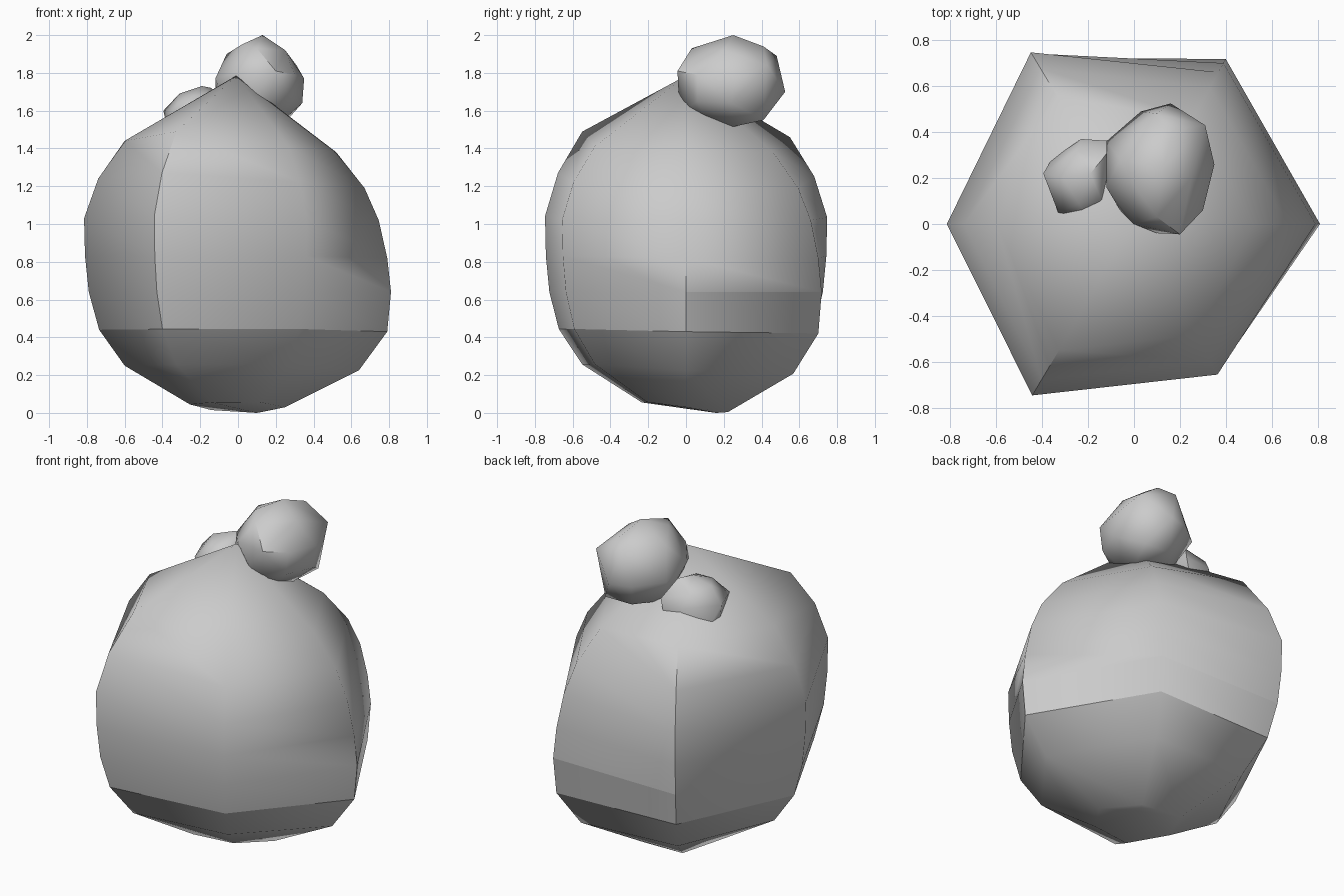
import bpy, bmesh, math

if "Cube" in bpy.data.objects:
    bpy.data.objects.remove(bpy.data.objects["Cube"])

def finish(name, bm, sharp=None, angle=None):
    bmesh.ops.recalc_face_normals(bm, faces=bm.faces[:])
    for f in bm.faces:
        f.smooth = True
    for e in bm.edges:
        if sharp is not None:
            e.smooth = e not in sharp
        elif angle and len(e.link_faces) == 2:
            e.smooth = e.calc_face_angle() < math.radians(angle)
    me = bpy.data.meshes.new(name)
    bm.to_mesh(me)
    bm.free()
    ob = bpy.data.objects.new(name, me)
    bpy.context.collection.objects.link(ob)
    return ob

# Body: lopsided six-sided shell, rings described as (radius, height)
profile = [(.60, 1.44), (.74, 1.24), (.815, 1.03), (.81, .83),
           (.79, .64), (.735, .44), (.60, .25), (.255, .045)]
low_profile = [(.52, 1.38), (.67, 1.19), (.745, 1.02), (.79, .82),
               (.81, .64), (.79, .43), (.64, .225), (.25, .03)]
# Corner columns: profile, angle, radius factor, lift of the shoulder, drop of the foot
columns = [(low_profile, 0, 1, 0, 0), (low_profile, 60.9, 1.015, 0, .025),
           (profile, 121, 1.07, .02, .03), (profile, 180, 1, 0, 0),
           (profile, 239.3, 1.065, .05, -.01), (profile, 299, .92, -.03, -.012)]

bm = bmesh.new()
cols = []
for prof, deg, k, lift, drop in columns:
    a = math.radians(deg)
    col = []
    for r, z in prof:
        z += lift * max(0, z - .9) / .55 - drop * max(0, .65 - z) / .6
        col.append(bm.verts.new((r * k * math.cos(a), r * k * math.sin(a), max(z, 0.004))))
    cols.append(col)
apex = bm.verts.new((-.01, 0, 1.785))
foot = bm.verts.new((.10, .16, .0))
for i in range(6):
    c, d = cols[i], cols[(i + 1) % 6]
    bm.faces.new((apex, c[0], d[0]))
    bm.faces.new((foot, d[-1], c[-1]))
    for j in range(len(c) - 1):
        bm.faces.new((c[j], c[j + 1], d[j + 1], d[j]))

# Creases: lower ring and the hard corner columns
sharp = {bm.edges.get((cols[i][5], cols[(i + 1) % 6][5])) for i in range(6)}
sharp.add(bm.edges.get((cols[0][4], cols[1][4])))
sharp.add(bm.edges.get((cols[1][4], cols[2][4])))
for i, first, last in ((4, 0, 5), (2, 0, 5), (0, 3, 5)):
    for j in range(first, last):
        sharp.add(bm.edges.get((cols[i][j], cols[i][j + 1])))
finish("body", bm, sharp)


def nugget(name, points, angle):
    bm = bmesh.new()
    for p in points:
        bm.verts.new(p)
    bmesh.ops.convex_hull(bm, input=bm.verts[:])
    loose = [v for v in bm.verts if not v.link_faces]
    bmesh.ops.delete(bm, geom=loose, context='VERTS')
    return finish(name, bm, angle=angle)

# Large nugget sitting behind the tip
nugget("large_nugget", [
    (.13, .25, 2.0), (.02, .14, 1.95), (.25, .20, 1.92), (.17, .41, 1.94),
    (.10, .03, 1.93), (-.06, .28, 1.90), (.31, .43, 1.84), (.10, .48, 1.89),
    (.20, -.045, 1.81), (.10, -.04, 1.70), (0, 0, 1.80), (-.06, .06, 1.74),
    (-.12, .16, 1.77), (-.12, .36, 1.72), (.35, .26, 1.77), (.30, .06, 1.79),
    (.16, .525, 1.70), (.03, .49, 1.70), (.34, .24, 1.64), (.28, .06, 1.65),
    (.16, .0, 1.61), (.18, .11, 1.55), (.26, .41, 1.55), (.08, .41, 1.55),
    (.20, .25, 1.515), (0, .10, 1.57), (-.04, .26, 1.55)], 45)

# Small nugget half sunk beside it
nugget("small_nugget", [
    (-.19, .22, 1.73), (-.14, .28, 1.72), (-.31, .20, 1.69), (-.25, .32, 1.66),
    (-.24, .09, 1.68), (-.14, .10, 1.68), (-.395, .22, 1.60), (-.33, .05, 1.60),
    (-.21, .03, 1.60), (-.12, .09, 1.58), (-.08, .20, 1.62), (-.08, .36, 1.61),
    (-.23, .37, 1.59), (-.36, .28, 1.49), (-.37, .20, 1.49), (-.30, .10, 1.49),
    (-.15, .15, 1.49), (-.10, .36, 1.52), (-.23, .36, 1.49)], 48)
